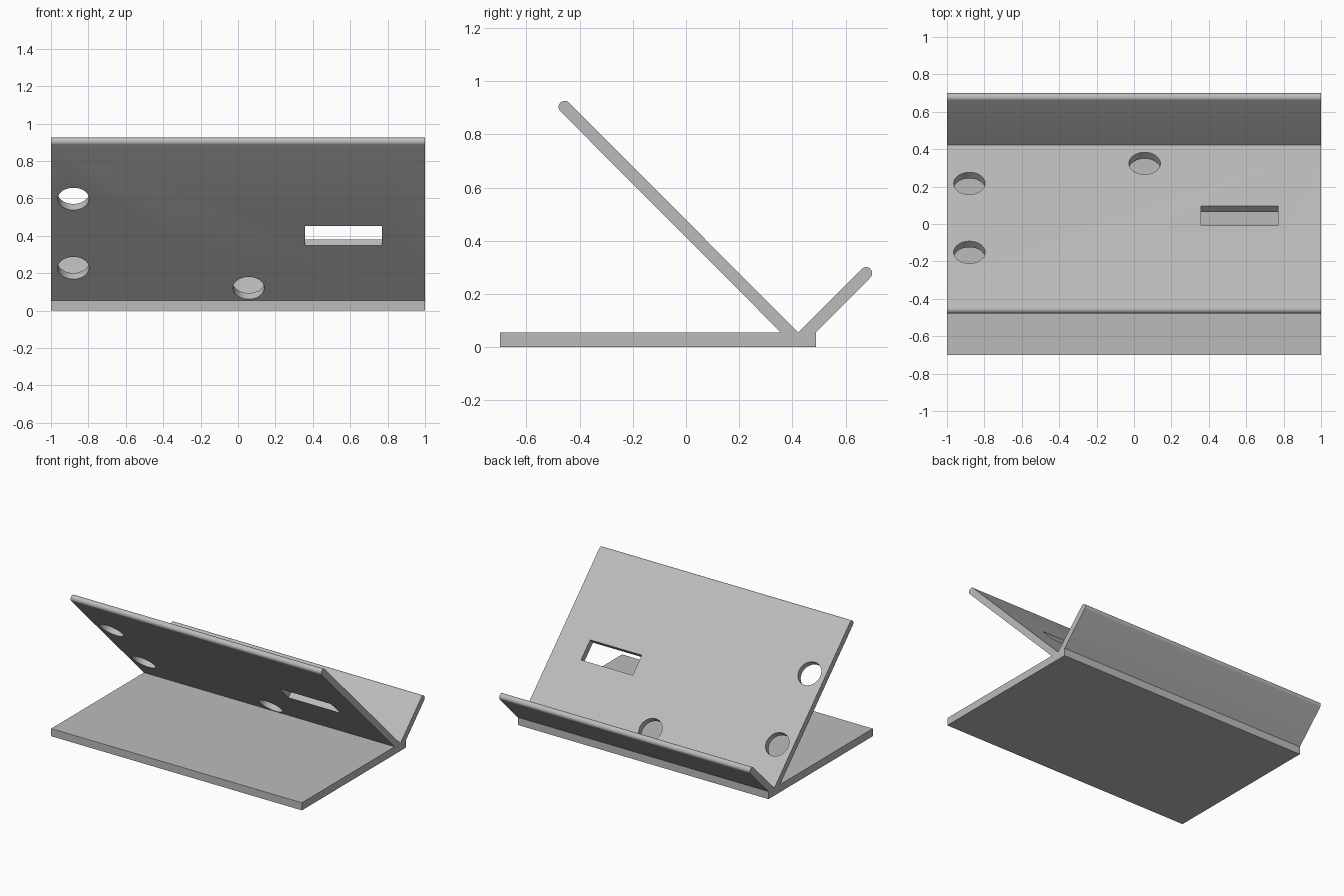
import bpy, bmesh, math
from mathutils import Matrix, Vector

if "Cube" in bpy.data.objects:
    bpy.data.objects.remove(bpy.data.objects["Cube"])

mat = bpy.data.materials.new("light grey")
mat.use_nodes = True
GREY = (0.5, 0.5, 0.5, 1)
mat.diffuse_color = GREY
mat.node_tree.nodes["Principled BSDF"].inputs["Base Color"].default_value = GREY

R = 0.023          # half thickness of both sloping plates
TOP = 0.055        # top of the base


def new_object(name, bm):
    bmesh.ops.recalc_face_normals(bm, faces=bm.faces[:])
    mesh = bpy.data.meshes.new(name)
    bm.to_mesh(mesh)
    bm.free()
    mesh.materials.append(mat)
    obj = bpy.data.objects.new(name, mesh)
    bpy.context.collection.objects.link(obj)
    return obj


def rounded_end(y, z, start, steps=12):
    """Half circle running anticlockwise from the start angle."""
    angles = [math.radians(start + 180 * i / steps) for i in range(steps + 1)]
    return [(y + R * math.cos(a), z + R * math.sin(a)) for a in angles]


# Side profile: base slab, short lip at the back, long sloping rest
profile = [(-0.7, 0), (0.488, 0), (0.488, TOP)]
profile += rounded_end(0.677, 0.278, -45)
profile += [(0.422, TOP)]
profile += rounded_end(-0.456, 0.903, 45)
profile += [(0.357, TOP), (-0.7, TOP)]

bm = bmesh.new()
face = bm.faces.new([bm.verts.new((-1, y, z)) for y, z in profile])
side = bmesh.ops.extrude_face_region(bm, geom=[face])["geom"]
bmesh.ops.translate(bm, vec=(2, 0, 0),
                    verts=[g for g in side if isinstance(g, bmesh.types.BMVert)])
stand = new_object("tablet_stand", bm)

# Openings through the sloping rest
TILT = Matrix.Rotation(math.radians(-45), 4, "X")
DEPTH = 0.06
cutters = []
for x, y, z in [(-0.88, 0.202, 0.245), (-0.88, -0.167, 0.614), (0.057, 0.309, 0.138)]:
    bm = bmesh.new()
    bmesh.ops.create_cone(bm, cap_ends=True, segments=48, radius1=0.084,
                          radius2=0.084, depth=DEPTH,
                          matrix=Matrix.Translation((x, y, z)) @ TILT)
    cutters.append(new_object("round_hole_cutter", bm))

bm = bmesh.new()
bmesh.ops.create_cube(bm, size=1, matrix=Matrix.Translation((0.564, 0.029, 0.418))
                      @ TILT @ Matrix.Diagonal((0.412, 0.148, DEPTH, 1)))
cutters.append(new_object("slot_cutter", bm))

bpy.context.view_layer.objects.active = stand
stand.select_set(True)
for cutter in cutters:
    mod = stand.modifiers.new("opening", "BOOLEAN")
    mod.operation = "DIFFERENCE"
    mod.solver = "EXACT"
    mod.object = cutter
    bpy.ops.object.modifier_apply(modifier=mod.name)
    bpy.data.objects.remove(cutter)

# Smooth rounded edges and hole walls, crisp corners
bpy.ops.object.shade_smooth_by_angle(angle=math.radians(30))
